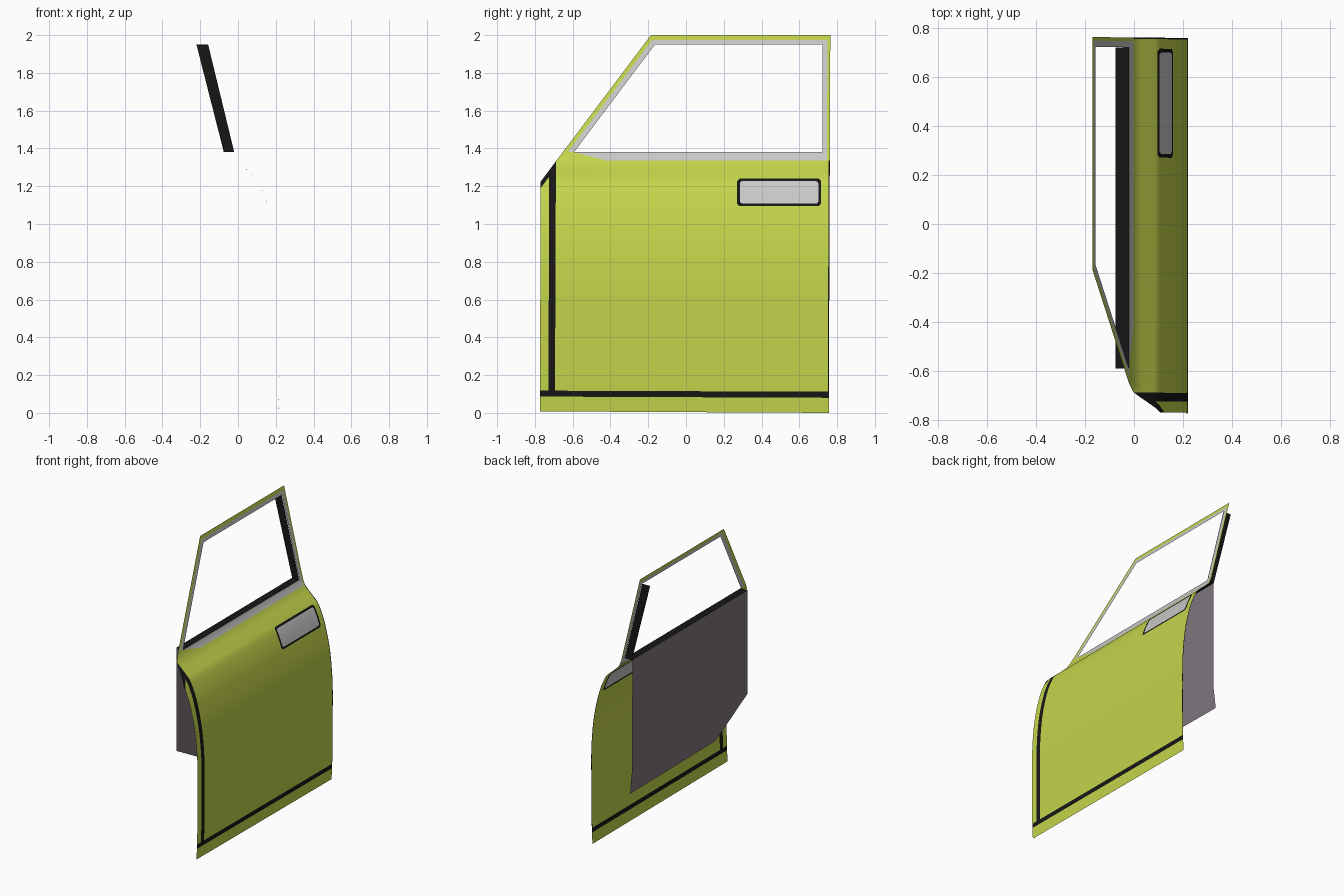
import bpy, bmesh, math
from mathutils import Vector

if "Cube" in bpy.data.objects:
    bpy.data.objects.remove(bpy.data.objects["Cube"])


def material(name, rgb):
    m = bpy.data.materials.new(name)
    m.diffuse_color = (*rgb, 1)
    m.use_nodes = True
    m.node_tree.nodes["Principled BSDF"].inputs["Base Color"].default_value = m.diffuse_color
    return m


GREEN = material("lime_paint", (0.55, 0.66, 0.07))
BLACK = material("black_rubber", (0.008, 0.008, 0.008))
GREY = material("light_grey_trim", (0.58, 0.58, 0.58))
LINING = material("mauve_grey_lining", (0.21, 0.185, 0.21))

# Bulging side profile of the door skin: (z, x)
PROFILE = [(0, .212), (.1, .217), (.45, .22), (.74, .216), (1.0, .182),
           (1.225, .106), (1.335, -.003), (1.38, -.02), (2.0, -.17)]


def profile_x(z):
    """Smooth curve through the profile, straight along the window."""
    n = len(PROFILE)

    def slope(i):
        (z0, x0), (z1, x1) = PROFILE[max(i - 1, 0)], PROFILE[min(i + 1, n - 1)]
        return (x1 - x0) / (z1 - z0)
    i = 0
    while i < n - 2 and z > PROFILE[i + 1][0]:
        i += 1
    (z0, x0), (z1, x1) = PROFILE[i], PROFILE[i + 1]
    h = z1 - z0
    t = (z - z0) / h
    if i == n - 2:
        return x0 + t * (x1 - x0)
    return ((2*t**3 - 3*t*t + 1) * x0 + (t**3 - 2*t*t + t) * h * slope(i)
            + (3*t*t - 2*t**3) * x1 + (t**3 - t*t) * h * slope(i + 1))


# Sloping front edge of the window and fender corner
SLOPE = 1.336
def above_edge(y, z):
    return z - (1.225 + SLOPE * (y + .77))


# Door handle centre and half sizes
HY, HZ = .4925, 1.1675
OUTER, INNER = (.2225, .0725, .012), (.2075, .06, .010)
def in_handle(y, z, size):
    u, v = abs(y - HY), abs(z - HZ)
    return u < size[0] and v < size[1] and u + v < size[0] + size[1] - size[2]


# Door skin: flat sheet in y-z, cut along every colour border, then bent
bm = bmesh.new()
bm.faces.new([bm.verts.new((0, y, z)) for y, z in
              ((-.77, 0), (.76, 0), (.76, 2), (-.77, 2))])


def cut(y, z, ny, nz, clear=False, where=None):
    faces = [f for f in bm.faces
             if where is None or where(f.calc_center_median())]
    geom = set(faces)
    for f in faces:
        geom.update(f.edges)
        geom.update(f.verts)
    bmesh.ops.bisect_plane(bm, geom=list(geom), dist=1e-5, plane_co=(0, y, z),
                           plane_no=Vector((0, ny, nz)).normalized(), clear_outer=clear)


cut(-.77, 1.225, -SLOPE, 1, True)
for offset in (.035, .079):
    cut(-.77, 1.225 - offset, -SLOPE, 1)
heights = [.08, .112, 1.335, 1.38, 1.95, 1.975] + [.15 + .05 * i for i in range(24)]
sides = [-.725, -.69, .72, .745, .754]
for hy, hz, _ in (OUTER, INNER):
    sides += [HY - hy, HY + hy]
    heights += [HZ - hz, HZ + hz]
for z in heights:
    cut(0, z, 0, 1)
for y in sides:
    cut(y, 0, 1, 0)
# tapered front end of the window sill
cut(-.595, 1.38, .045, .175, where=lambda c: 1.335 < c.z < 1.38 and c.y < 0)
# rounded handle corners
for hy, hz, r in (OUTER, INNER):
    for sy in (-1, 1):
        for sz in (-1, 1):
            cut(HY + sy * (hy - r), HZ + sz * hz, sy, sz,
                where=lambda c: abs(c.y - HY) < hy and abs(c.z - HZ) < hz)

# window opening
bmesh.ops.delete(bm, context='FACES', geom=[
    f for f in bm.faces for c in [f.calc_center_median()]
    if c.y < .72 and 1.38 < c.z < 1.95 and above_edge(c.y, c.z) < -.079])


def skin_colour(y, z):
    d = above_edge(y, z)
    if in_handle(y, z, INNER):
        return 2
    if in_handle(y, z, OUTER):
        return 1
    if .08 < z < .112:                                   # sill seam
        return 1
    if z > .1 and (-.725 < y < -.69 or (y < -.69 and d > -.035)):
        return 1                                         # fender seam
    if .1 < z < 1.335 and y > .754:                      # rear edge seam
        return 1
    if 1.335 < z < 1.975 and y < .745 and d < -.035:     # window surround
        if z > 1.38 or z > 1.38 - (y + .595) * .045 / .175:
            return 2
    return 0


for f in bm.faces:
    c = f.calc_center_median()
    f.material_index = skin_colour(c.y, c.z)
for v in bm.verts:
    y, z = v.co.y, v.co.z
    v.co = (profile_x(z), y + .004 * (z - 1),
            z + .008 * (.76 - y) / 1.53 * max(0, 1 - z / .4))
bm.normal_update()
if sum(f.normal.x for f in bm.faces) < 0:
    bmesh.ops.reverse_faces(bm, faces=bm.faces[:])


def finish(name, bm, mats):
    me = bpy.data.meshes.new(name)
    bm.to_mesh(me)
    bm.free()
    for m in mats:
        me.materials.append(m)
    ob = bpy.data.objects.new(name, me)
    bpy.context.collection.objects.link(ob)
    return ob


skin = finish("door_skin", bm, [GREEN, BLACK, GREY])
bpy.context.view_layer.objects.active = skin
skin.select_set(True)
bpy.ops.object.shade_smooth_by_angle(angle=math.radians(35))


def plate(name, points, mat):
    b = bmesh.new()
    b.faces.new([b.verts.new(p) for p in points])
    return finish(name, b, [mat])


# Inner lining panel
plate("inner_lining", [(-.075, y, z) for y, z in
      ((.715, 1.38), (-.59, 1.38), (-.59, .64), (-.23, .44), (.74, .43), (.717, .6))], LINING)
# Rear window pillar return
plate("rear_pillar", [(x, .72, z) for x, z in
      ((-.075, 1.38), (-.02, 1.38), (-.158, 1.95), (-.22, 1.95))], BLACK)
# Window ledge between skin and lining
plate("window_ledge", [(x, y, 1.38) for x, y in
      ((-.075, -.59), (-.02, -.59), (-.02, .72), (-.075, .72))], BLACK)
